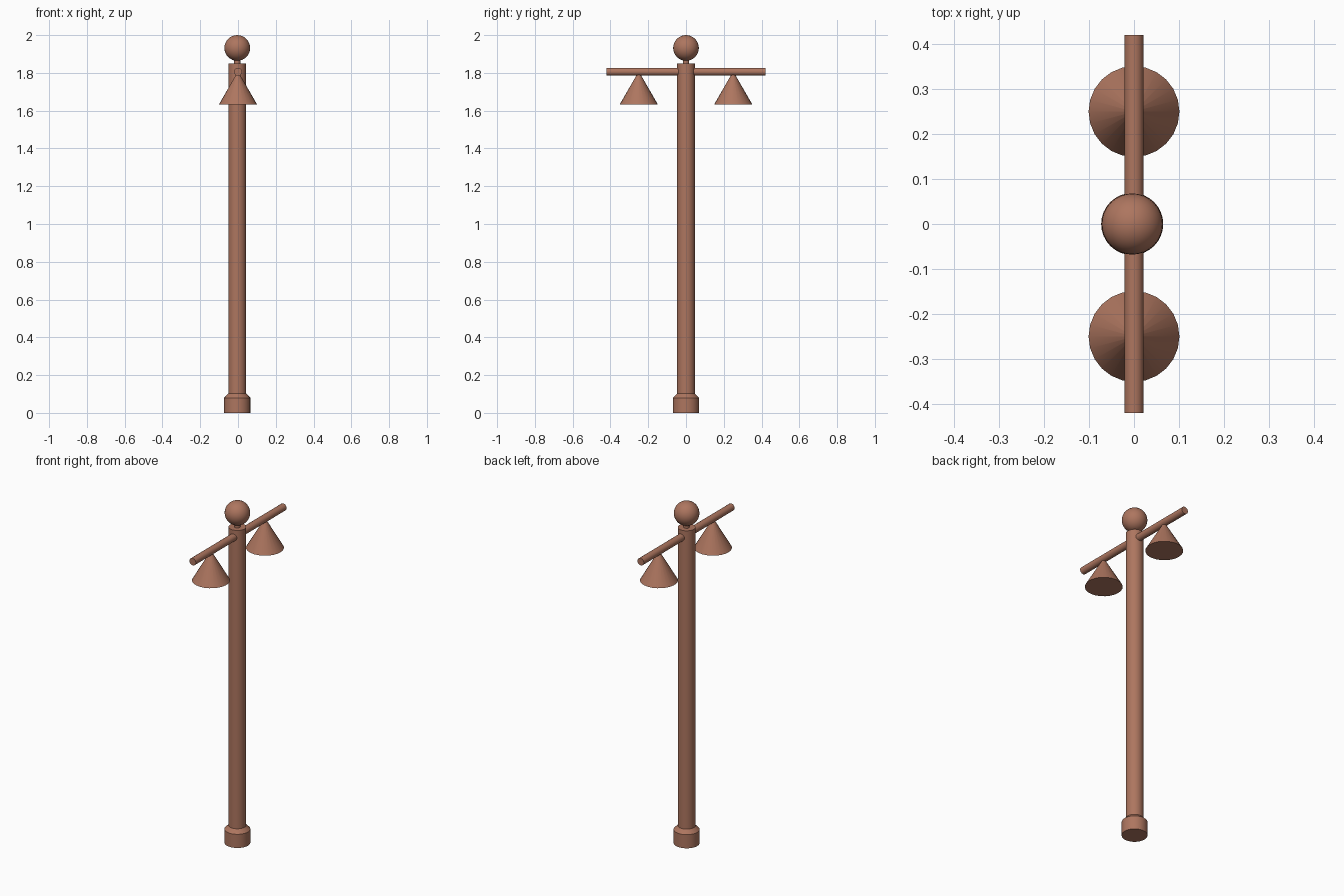
import bpy, bmesh, math

if "Cube" in bpy.data.objects:
    bpy.data.objects.remove(bpy.data.objects["Cube"])

copper = bpy.data.materials.new("copper_brown")
copper.diffuse_color = (0.42, 0.18, 0.115, 1)
copper.use_nodes = True
copper.node_tree.nodes["Principled BSDF"].inputs["Base Color"].default_value = copper.diffuse_color
POST_X = -0.004


def finish(name, bm, loc, rot=(0, 0, 0)):
    bmesh.ops.recalc_face_normals(bm, faces=bm.faces)
    mesh = bpy.data.meshes.new(name)
    bm.to_mesh(mesh)
    bm.free()
    obj = bpy.data.objects.new(name, mesh)
    obj.location, obj.rotation_euler = loc, rot
    mesh.materials.append(copper)
    bpy.context.collection.objects.link(obj)
    bpy.ops.object.select_all(action='DESELECT')
    obj.select_set(True)
    bpy.context.view_layer.objects.active = obj
    bpy.ops.object.shade_smooth_by_angle(angle=math.radians(35))
    return obj


def lathe(name, profile, loc, sides=24, rot=(0, 0, 0)):
    """Revolve a (radius, height) profile; open ends become flat caps."""
    bm = bmesh.new()
    pts = [(0, profile[0][1])] + profile + [(0, profile[-1][1])]
    verts = [bm.verts.new((r, 0, z)) for r, z in pts]
    edges = [bm.edges.new(p) for p in zip(verts, verts[1:])]
    bmesh.ops.spin(bm, geom=verts + edges, cent=(0, 0, 0), axis=(0, 0, 1),
                   angle=2 * math.pi, steps=sides)
    bmesh.ops.remove_doubles(bm, verts=bm.verts, dist=1e-5)
    return finish(name, bm, loc, rot)


# Post with its wider chamfered foot
lathe("post", [(0.069, 0), (0.069, 0.08), (0.047, 0.102), (0.047, 1.85)],
      (POST_X, 0, 0), 32)

# Short neck and ball finial
lathe("finial_neck", [(0.016, 1.84), (0.016, 1.885)], (POST_X, 0, 0))
bm = bmesh.new()
bmesh.ops.create_uvsphere(bm, u_segments=32, v_segments=16, radius=0.068)
finish("finial_ball", bm, (POST_X, 0, 1.932))

# Crossbar through the post
lathe("crossbar", [(0.021, -0.42), (0.021, 0.42)], (0, 0, 1.806),
      rot=(math.pi / 2, 0, 0))

# Conical lamp shades hanging under each arm
for side, y in (("front", -0.25), ("back", 0.25)):
    lathe(side + "_lamp_shade", [(0.101, 1.633), (0.003, 1.803)], (0, y, 0))
